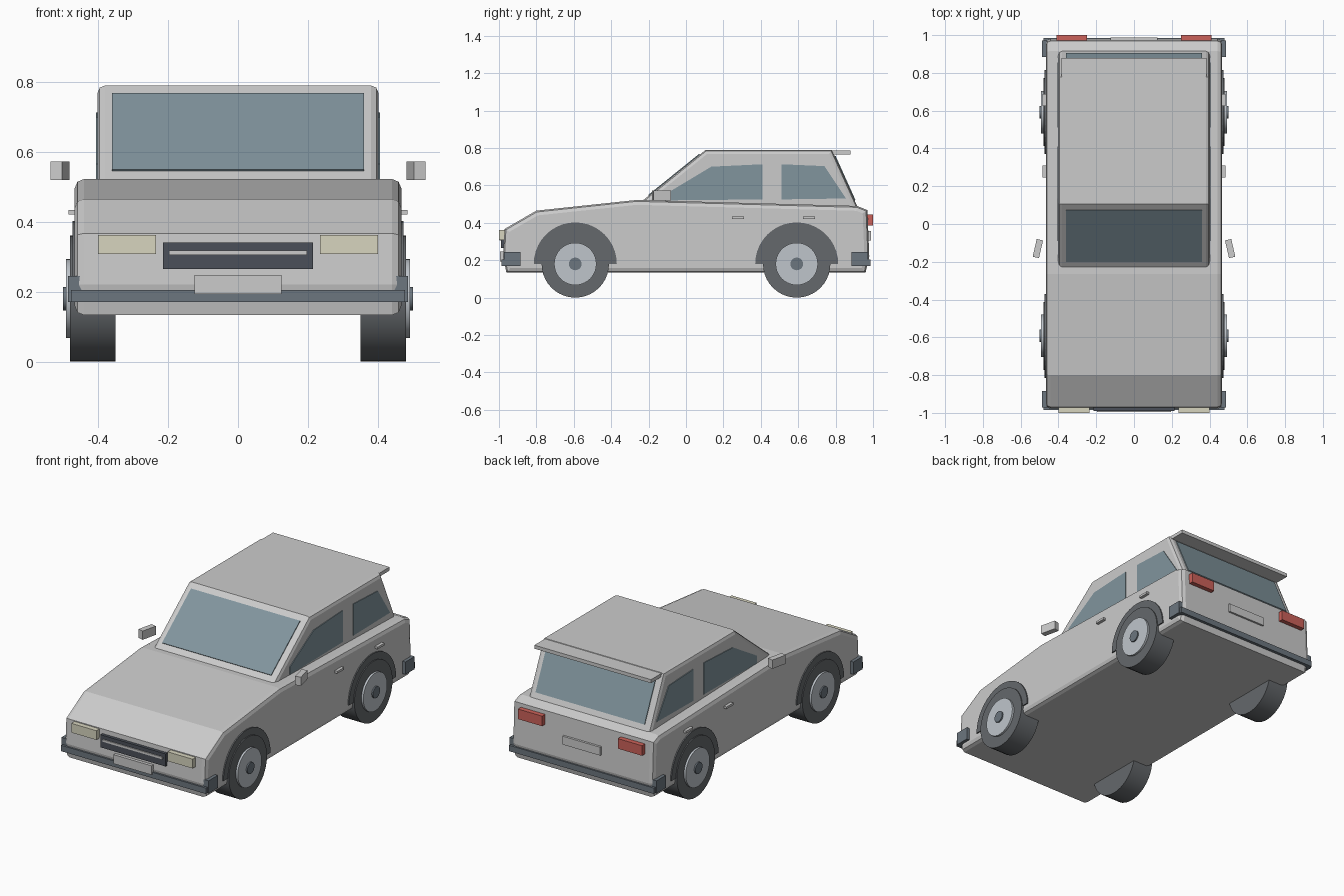
import bpy, bmesh, math
from mathutils import Vector

if "Cube" in bpy.data.objects:
    bpy.data.objects.remove(bpy.data.objects["Cube"])


def mat(name, r, g, b):
    m = bpy.data.materials.new(name)
    m.diffuse_color = (r, g, b, 1)
    m.use_nodes = True
    m.node_tree.nodes["Principled BSDF"].inputs["Base Color"].default_value = m.diffuse_color
    return m


GLASS = mat("glass", .22, .30, .34)
DARK = mat("rubber", .13, .14, .15)
TRIM = mat("trim", .15, .18, .21)
BLACK = mat("grille_dark", .07, .08, .10)
RIM = mat("rim_metal", .52, .56, .60)
LAMP = mat("lamp", .68, .66, .52)
RED = mat("tail_red", .60, .12, .10)


def finish(bm, name, material):
    bmesh.ops.recalc_face_normals(bm, faces=bm.faces)
    me = bpy.data.meshes.new(name)
    bm.to_mesh(me)
    bm.free()
    ob = bpy.data.objects.new(name, me)
    bpy.context.collection.objects.link(ob)
    if material:
        me.materials.append(material)
    return ob


def prism(name, pts, x0, x1, material=None, bevel=0):
    """Side profile (y, z) extruded across x, optionally with bevelled side outlines."""
    bm = bmesh.new()
    a = bm.faces.new([bm.verts.new((x0, y, z)) for y, z in pts])
    out = bmesh.ops.extrude_face_region(bm, geom=[a])["geom"]
    bmesh.ops.translate(bm, vec=(x1 - x0, 0, 0),
                        verts=[v for v in out if isinstance(v, bmesh.types.BMVert)])
    if bevel:
        rims = [e for e in bm.edges if abs(e.verts[0].co.x - e.verts[1].co.x) < 1e-5]
        bmesh.ops.bevel(bm, geom=rims, offset=bevel, segments=2, profile=.5, affect='EDGES')
    return finish(bm, name, material)


def box(name, x, y, z, material=None, turn=0):
    """Box from (min, max) pairs."""
    bm = bmesh.new()
    bmesh.ops.create_cube(bm, size=1)
    for v in bm.verts:
        v.co = Vector((v.co.x * (x[1] - x[0]), v.co.y * (y[1] - y[0]), v.co.z * (z[1] - z[0])))
    ob = finish(bm, name, material)
    ob.location = (sum(x) / 2, sum(y) / 2, sum(z) / 2)
    ob.rotation_euler.z = turn
    return ob


def disc(name, r, x0, x1, y, z, material, sides=40):
    """Cylinder lying along x."""
    bpy.ops.mesh.primitive_cylinder_add(vertices=sides, radius=r, depth=abs(x1 - x0),
                                        location=((x0 + x1) / 2, y, z),
                                        rotation=(0, math.pi / 2, 0))
    ob = bpy.context.object
    ob.name = name
    ob.data.materials.append(material)
    bpy.ops.object.shade_smooth_by_angle(angle=math.radians(30))


def pane(name, p, q, z0, z1, half, out):
    """Glass slab lying on the sloped line p-q between two heights."""
    p, q, n = Vector(p), Vector(q), Vector(out).normalized()
    a, b = [p.lerp(q, (z - p.y) / (q.y - p.y)) for z in (z0, z1)]
    prism(name, [a - n * .01, a + n * .005, b + n * .005, b - n * .01], -half, half, GLASS)


# Lower body and cabin
prism("body", [(-.96, .133), (-.978, .22), (-.97, .367), (-.80, .465), (-.265, .522),
               (.915, .49), (.97, .468), (.98, .22), (.96, .133)], -.467, .467, bevel=.026)
prism("cabin", [(-.23, .52), (.105, .79), (.78, .79), (.915, .49), (.915, .44), (-.23, .44)],
      -.402, .402, bevel=.022)

# Front and rear glass, roof spoiler
pane("windshield", (-.23, .52), (.105, .79), .545, .765, .36, (-.27, .335))
pane("rear_glass", (.915, .49), (.78, .79), .52, .755, .36, (.30, .135))
box("roof_spoiler", (-.385, .385), (.77, .88), (.766, .787))

# Front face: grille, bar, number plates
box("grille", (-.215, .215), (-.99, -.95), (.265, .34), BLACK)
box("grille_bar", (-.197, .197), (-.996, -.98), (.305, .318))
box("front_plate", (-.125, .125), (-.995, -.96), (.193, .247))
box("rear_plate", (-.125, .125), (.96, .988), (.305, .355))

# Bumper bars
for end, s in (("front", -1), ("rear", 1)):
    box(end + "_bumper", (-.478, .478), sorted((s * .94, s * .986)), (.17, .205), TRIM)

for side, s in (("left", -1), ("right", 1)):
    def span(a, b):
        return sorted((s * a, s * b))

    # Lamps
    box(side + "_headlight", span(.235, .40), (-1, -.95), (.307, .362), LAMP)
    box(side + "_tail_light", span(.25, .41), (.95, 1), (.385, .445), RED)

    # Side windows
    prism(side + "_front_window", [(-.09, .52), (-.09, .565), (.135, .70), (.41, .713), (.41, .525)],
          s * .39, s * .406, GLASS)
    prism(side + "_rear_window", [(.51, .525), (.51, .713), (.74, .703), (.855, .53)],
          s * .39, s * .406, GLASS)

    # Mirror and door handles
    box(side + "_mirror", span(.492, .526), (-.178, -.082), (.52, .572), turn=s * math.radians(13))
    for y in (.245, .625):
        box(side + "_door_handle", span(.455, .485), (y, y + .064), (.42, .433))

    for end, e in (("front", -1), ("rear", 1)):
        # Bumper corner
        box(f"{side}_{end}_bumper_corner", span(.44, .486), sorted((e * .885, e * .972)),
            (.17, .245), TRIM)

        # Wheel arch: half ring
        y = e * .592
        arc = [i * math.pi / 20 for i in range(21)]
        ring = [(y + .222 * math.cos(t), .18 + .222 * math.sin(t)) for t in arc]
        ring += [(y + .165 * math.cos(t), .18 + .165 * math.sin(t)) for t in reversed(arc)]
        prism(f"{side}_{end}_arch", ring, s * .44, s * .474, DARK)

        # Wheel
        disc(f"{side}_{end}_tyre", .18, s * .35, s * .48, y, .18, DARK)
        disc(f"{side}_{end}_rim", .113, s * .46, s * .492, y, .18, RIM)
        disc(f"{side}_{end}_hub", .034, s * .48, s * .5, y, .18, TRIM, 20)
